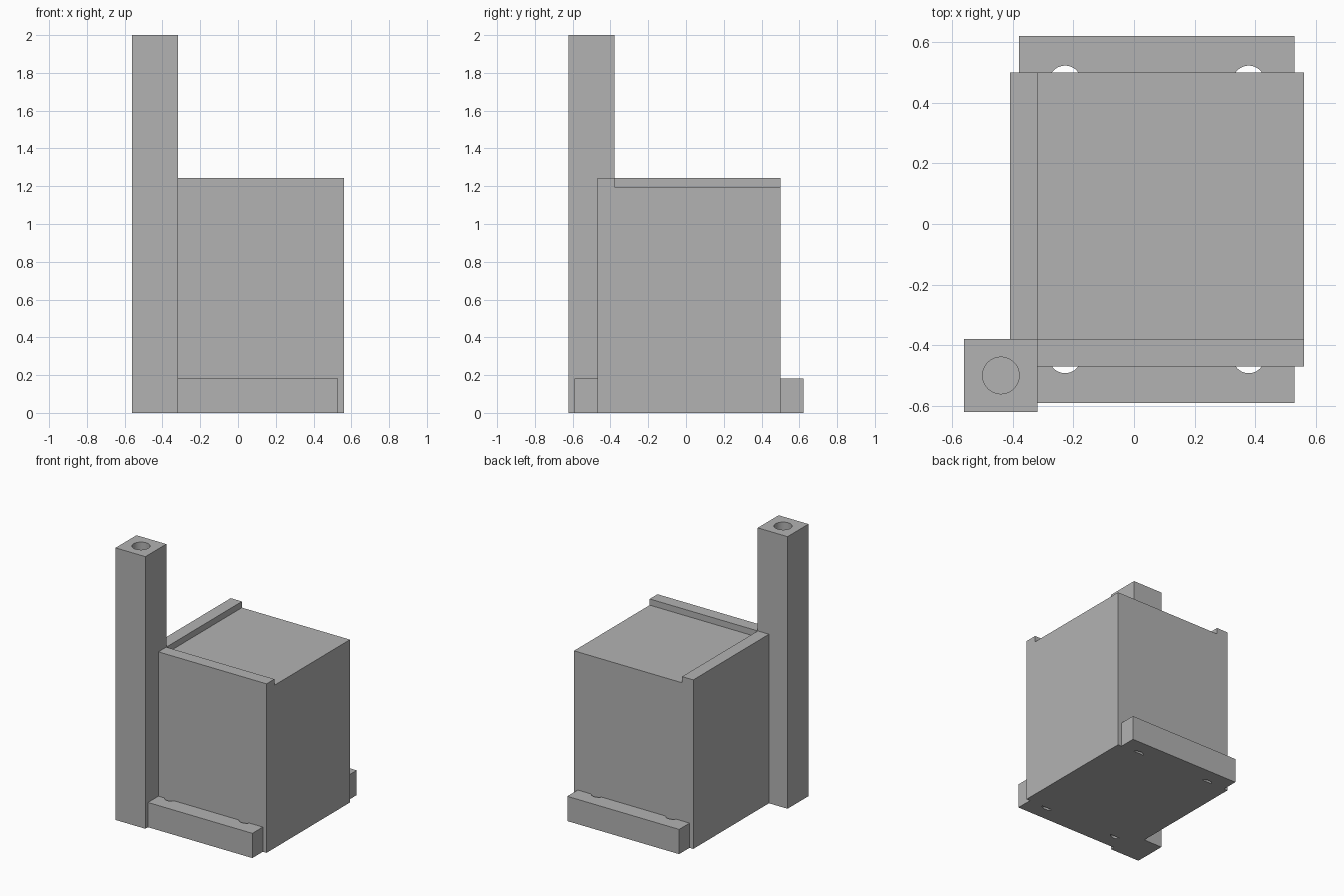
import bpy, bmesh, math
from mathutils import Matrix, Vector

cube = bpy.data.objects.get("Cube")
if cube:
    bpy.data.objects.remove(cube, do_unlink=True)

U = 2 / 66                      # one design unit
ORIGIN = Vector((18.5, 20.5, 0))  # half footprint, so the model is centred

grey = bpy.data.materials.new("plain grey")
grey.use_nodes = True
GREY = (0.45, 0.45, 0.45, 1)
grey.diffuse_color = GREY
grey.node_tree.nodes["Principled BSDF"].inputs["Base Color"].default_value = GREY


def finish(name, bm):
    bmesh.ops.transform(bm, matrix=Matrix.Scale(U, 4) @ Matrix.Translation(-ORIGIN), verts=bm.verts)
    bmesh.ops.recalc_face_normals(bm, faces=bm.faces)
    mesh = bpy.data.meshes.new(name)
    bm.to_mesh(mesh)
    bm.free()
    mesh.materials.append(grey)
    obj = bpy.data.objects.new(name, mesh)
    bpy.context.collection.objects.link(obj)
    return obj


def prism(name, outline, z0, z1):
    bm = bmesh.new()
    face = bm.faces.new([bm.verts.new((x, y, z0)) for x, y in outline])
    top = bmesh.ops.extrude_face_region(bm, geom=[face])["geom"]
    verts = [g for g in top if isinstance(g, bmesh.types.BMVert)]
    bmesh.ops.translate(bm, vec=(0, 0, z1 - z0), verts=verts)
    return finish(name, bm)


def box(name, x0, x1, y0, y1, z0, z1):
    return prism(name, [(x0, y0), (x1, y0), (x1, y1), (x0, y1)], z0, z1)


def rod(name, x, y, r, z0, z1):
    ring = [math.tau * i / 48 for i in range(48)]
    return prism(name, [(x + r * math.cos(a), y + r * math.sin(a)) for a in ring], z0, z1)


def cut(obj, cutter):
    cutter.hide_render = True
    mod = obj.modifiers.new("cut", "BOOLEAN")
    mod.operation = "DIFFERENCE"
    mod.solver = "EXACT"
    mod.object = cutter
    bpy.ops.object.select_all(action="DESELECT")
    bpy.context.view_layer.objects.active = obj
    obj.select_set(True)
    bpy.ops.object.modifier_apply(modifier=mod.name)
    bpy.data.objects.remove(cutter, do_unlink=True)
    bpy.ops.object.shade_smooth_by_angle(angle=math.radians(30))


# Main block, notched around the post, with a raised lip on two sides
block = prism("main_block", [(8, 5), (37, 5), (37, 37), (5, 37), (5, 8), (8, 8)], 0, 41)
cut(block, box("top_recess", 8, 40, 8, 40, 39.5, 45))

# Tall corner post with a blind socket in its top
post = box("corner_post", 0, 8, 0, 8, 0, 66)
cut(post, rod("post_socket", 4, 4, 2, 46, 70))

# Mounting flanges with partial screw holes against the block
for name, x0, y0, y1, hole_y in (("front_flange", 8, 1, 5, 6), ("back_flange", 6, 37, 41, 36)):
    flange = box(name, x0, 36, y0, y1, 0, 6)
    for hole_x in (11, 31):
        cut(flange, rod("screw_hole", hole_x, hole_y, 1.75, -2, 8))
